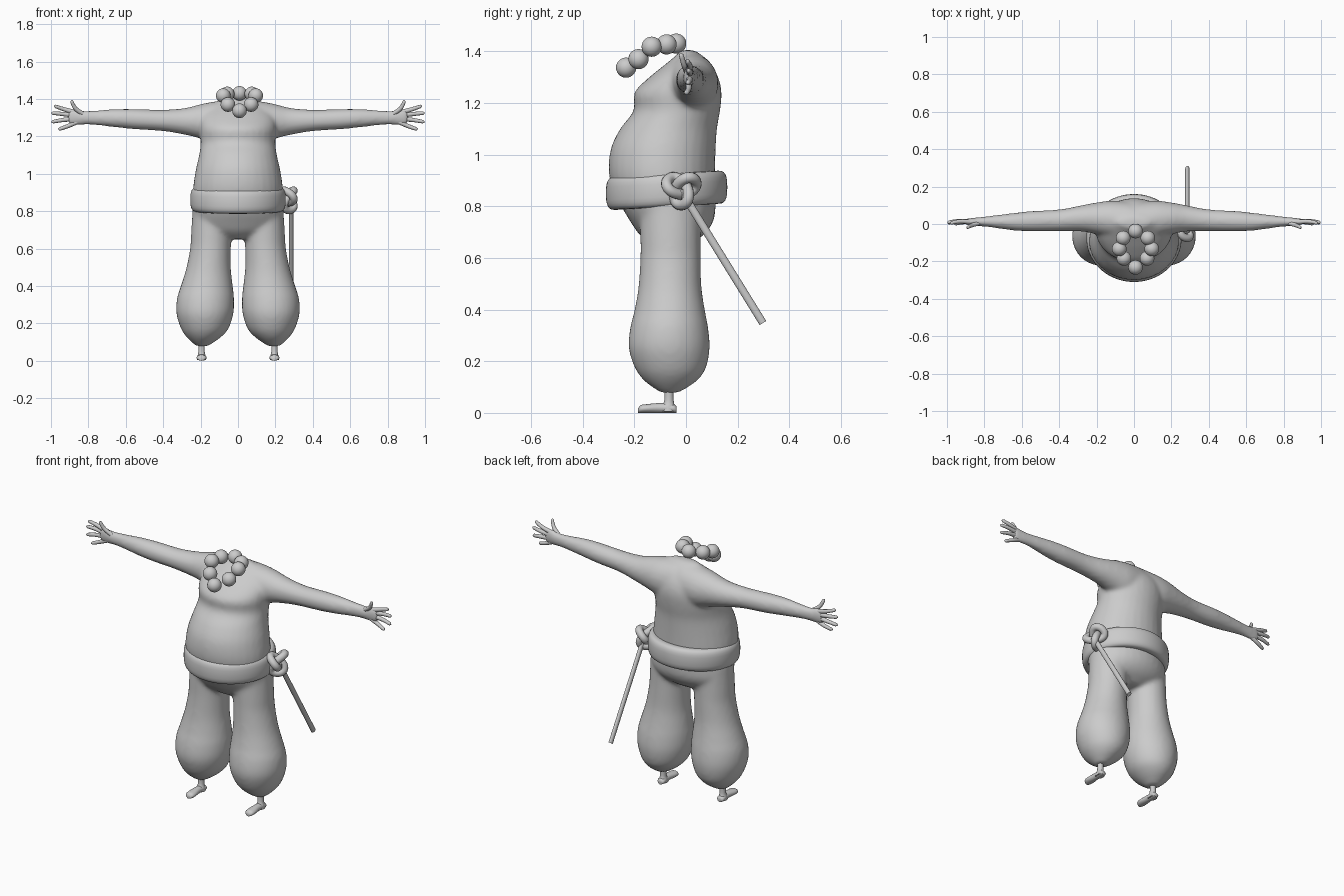
import bpy
import bmesh
from math import sin, cos, pi
from mathutils import Vector

cube = bpy.data.objects.get("Cube")
if cube:
    bpy.data.objects.remove(cube)

clay = bpy.data.materials.new("light_grey")
clay.use_nodes = True
GREY = (0.6, 0.6, 0.6, 1)
clay.diffuse_color = GREY
clay.node_tree.nodes["Principled BSDF"].inputs["Base Color"].default_value = GREY


def resample(rows, steps=4):
    """Smoothly interpolate section rows."""
    out = []
    for i in range(len(rows) - 1):
        quad = [rows[max(i - 1, 0)], rows[i], rows[i + 1], rows[min(i + 2, len(rows) - 1)]]
        for s in range(steps):
            t = s / steps
            out.append([b + t / 2 * (c - a + t * (2 * a - 5 * b + 4 * c - d + t * (3 * (b - c) + d - a)))
                        for a, b, c, d in zip(*quad)])
    return out + [list(rows[-1])]


def ring(centre, u, v, count=32):
    c, u, v = Vector(centre), Vector(u), Vector(v)
    return [c + u * cos(2 * pi * k / count) + v * sin(2 * pi * k / count) for k in range(count)]


def loft(bm, rings, cyclic=False):
    loops = [[bm.verts.new(p) for p in r] for r in rings]
    pairs = list(zip(loops, loops[1:]))
    if cyclic:
        pairs.append((loops[-1], loops[0]))
    else:
        bm.faces.new(loops[0])
        bm.faces.new(loops[-1])
    for a, b in pairs:
        for k in range(len(a)):
            j = (k + 1) % len(a)
            bm.faces.new((a[k], a[j], b[j], b[k]))


def finish(name, bm, voxel=0, relax=0):
    bmesh.ops.recalc_face_normals(bm, faces=bm.faces)
    mesh = bpy.data.meshes.new(name)
    bm.to_mesh(mesh)
    bm.free()
    mesh.materials.append(clay)
    obj = bpy.data.objects.new(name, mesh)
    bpy.context.collection.objects.link(obj)
    bpy.ops.object.select_all(action="DESELECT")
    obj.select_set(True)
    bpy.context.view_layer.objects.active = obj
    bpy.ops.object.shade_smooth_by_angle(angle=pi / 3)
    if voxel:
        rm = obj.modifiers.new("merge", "REMESH")
        rm.mode = "VOXEL"
        rm.voxel_size = voxel
        rm.use_smooth_shade = True
        sm = obj.modifiers.new("relax", "SMOOTH")
        sm.factor = 0.5
        sm.iterations = relax
    return obj


def upright(rows):
    """Rings from rows of z, front y, back y, half width."""
    return [ring((0, (f + b) / 2, z), (w, 0, 0), (0, (b - f) / 2, 0)) for z, f, b, w in resample(rows)]


# Torso and arms, merged into one skin
bm = bmesh.new()
loft(bm, upright([
    (0.82, -0.27, 0.11, 0.235), (0.92, -0.298, 0.112, 0.24), (1.02, -0.292, 0.115, 0.226),
    (1.10, -0.255, 0.12, 0.208), (1.17, -0.203, 0.132, 0.2), (1.24, -0.2, 0.138, 0.205),
    (1.30, -0.142, 0.125, 0.2), (1.35, -0.08, 0.095, 0.16), (1.385, -0.038, 0.062, 0.115),
    (1.405, -0.02, 0.03, 0.07)]))
# x, y, z, depth radius, height radius
arm = [(0.02, 0.02, 1.275, 0.1, 0.12), (0.12, 0.025, 1.275, 0.1, 0.112), (0.2, 0.03, 1.28, 0.085, 0.092),
       (0.28, 0.03, 1.28, 0.07, 0.072), (0.4, 0.02, 1.285, 0.058, 0.057), (0.55, 0.015, 1.292, 0.054, 0.054),
       (0.65, 0.012, 1.297, 0.046, 0.049), (0.78, 0.013, 1.3, 0.029, 0.038), (0.83, 0.012, 1.3, 0.024, 0.038),
       (0.87, 0.012, 1.303, 0.02, 0.044), (0.91, 0.012, 1.303, 0.015, 0.038)]
for side in (1, -1):
    loft(bm, [ring((side * x, y, z), (0, ry, 0), (0, 0, rz)) for x, y, z, ry, rz in resample(arm)])
finish("torso_and_arms", bm, 0.011, 8)

# Fingers and thumbs: base, middle and tip
fingers = [((0.86, 0.01, 1.325), (0.93, 0.014, 1.345), (0.983, 0.004, 1.363)),
           ((0.87, 0.012, 1.312), (0.94, 0.016, 1.32), (0.998, 0.008, 1.325)),
           ((0.87, 0.012, 1.295), (0.94, 0.014, 1.287), (0.997, 0.006, 1.277)),
           ((0.86, 0.01, 1.278), (0.91, 0.01, 1.255), (0.96, 0.0, 1.237)),
           ((0.83, 0.005, 1.32), (0.87, -0.008, 1.35), (0.892, -0.02, 1.392))]
for label, side in (("left", 1), ("right", -1)):
    bm = bmesh.new()
    for joints in fingers:
        path = [Vector(p) for p in resample(joints, 5)]
        axis = (path[-1] - path[0]).normalized()
        across = axis.cross(Vector((0, 1, 0))).normalized()
        rings = []
        for i, p in enumerate(path):
            t = i / (len(path) - 1)
            r = 0.0135 * (1 - 0.35 * t) * (0.45 if t == 1 else 1)
            rings.append(ring((side * p.x, p.y, p.z), (side * across.x * r, across.y * r, across.z * r),
                              (0, r, 0), 12))
        loft(bm, rings)
    finish(label + "_fingers", bm)

# Baggy trousers: hips merged with two swelling legs
bm = bmesh.new()
loft(bm, upright([
    (0.65, -0.13, 0.01, 0.1), (0.69, -0.18, 0.07, 0.2), (0.74, -0.215, 0.105, 0.238),
    (0.80, -0.25, 0.115, 0.243), (0.88, -0.28, 0.112, 0.24)]))
# z, x, y, width radius, depth radius
leg = [(0.82, 0.13, -0.06, 0.113, 0.12), (0.68, 0.142, -0.06, 0.109, 0.117), (0.6, 0.147, -0.06, 0.109, 0.117),
       (0.49, 0.158, -0.062, 0.12, 0.122), (0.4, 0.167, -0.063, 0.139, 0.136), (0.33, 0.174, -0.065, 0.153, 0.151),
       (0.25, 0.177, -0.065, 0.152, 0.157), (0.17, 0.178, -0.06, 0.126, 0.136), (0.12, 0.184, -0.06, 0.085, 0.097),
       (0.078, 0.192, -0.063, 0.03, 0.035)]
for side in (1, -1):
    loft(bm, [ring((side * x, y, z), (rx, 0, 0), (0, ry, 0)) for z, x, y, rx, ry in resample(leg)])
finish("trousers", bm, 0.012, 8)

# Feet with thin ankles
ankle = [(0.12, -0.066, 0.018, 0.018), (0.05, -0.066, 0.017, 0.018), (0.025, -0.068, 0.022, 0.026),
         (0.005, -0.068, 0.024, 0.03)]
sole = [(-0.036, 0.015, 0.012), (-0.05, 0.023, 0.017), (-0.1, 0.021, 0.019), (-0.15, 0.027, 0.017),
        (-0.175, 0.024, 0.015), (-0.185, 0.012, 0.009)]
for label, side in (("left", 1), ("right", -1)):
    bm = bmesh.new()
    x = side * 0.195
    loft(bm, [ring((x, y, z), (rx, 0, 0), (0, ry, 0), 16) for z, y, rx, ry in resample(ankle)])
    loft(bm, [ring((x, y, h), (w, 0, 0), (0, 0, h), 16) for y, w, h in resample(sole)])
    finish(label + "_foot", bm)

# Thick rope belt, a little higher at the back
bm = bmesh.new()
rings = []
for i in range(72):
    a = 2 * pi * i / 72
    out = Vector((cos(a), sin(a), 0))
    centre = Vector((0.22 * out.x, -0.075 + 0.2 * out.y, 0.862 + 0.012 * out.y))
    section = []
    for k in range(24):
        c, s = cos(2 * pi * k / 24), sin(2 * pi * k / 24)
        # squarish rounded section
        section.append(centre + out * (0.035 * abs(c) ** 0.7 * (1 if c > 0 else -1))
                       + Vector((0, 0, 0.064 * abs(s) ** 0.7 * (1 if s > 0 else -1))))
    rings.append(section)
loft(bm, rings, cyclic=True)
finish("belt", bm)

# Knot on the left hip
bm = bmesh.new()
path = []
for i in range(90):
    t = 2 * pi * i / 90
    path.append(Vector((0.272 - 0.026 * sin(3 * t),
                        -0.018 + 0.021 * (sin(t) + 2 * sin(2 * t)),
                        0.868 + 0.021 * (cos(t) - 2 * cos(2 * t)))))
rings = []
for i, p in enumerate(path):
    tangent = (path[(i + 1) % 90] - path[i - 1]).normalized()
    u = tangent.cross(Vector((1, 0, 0))).normalized()
    rings.append(ring(p, u * 0.021, tangent.cross(u) * 0.021, 14))
loft(bm, rings, cyclic=True)
finish("belt_knot", bm)

# Straight scabbard hanging back from the knot
bm = bmesh.new()
top, tip = Vector((0.285, -0.02, 0.862)), Vector((0.285, 0.298, 0.348))
u = (tip - top).normalized().cross(Vector((1, 0, 0)))
loft(bm, [ring(p, u * 0.015, (0.011, 0, 0), 16) for p in (top, tip)])
finish("scabbard", bm)

# Ring of beads around the neck
beads = [(0, -0.038, 1.43), (0.066, -0.075, 1.427), (0.087, -0.133, 1.418), (0.062, -0.184, 1.37),
         (0, -0.232, 1.337)]
bm = bmesh.new()
for x, y, z in beads:
    for side in ((1, -1) if x else (1,)):
        made = bmesh.ops.create_uvsphere(bm, u_segments=24, v_segments=14, radius=0.039)
        bmesh.ops.translate(bm, verts=made["verts"], vec=(0.008 + side * x, y, z))
finish("neck_beads", bm)
